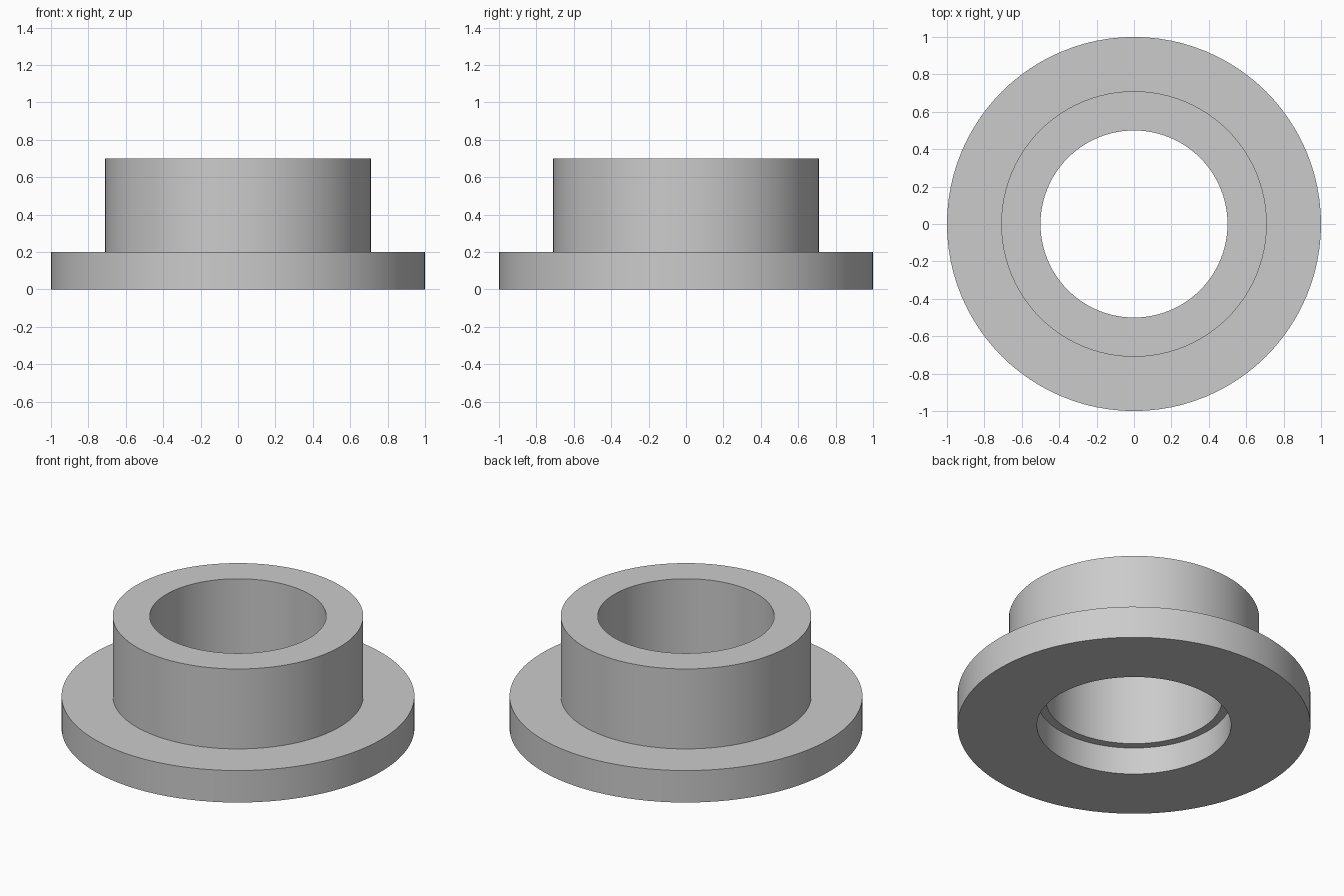
import bpy
import bmesh
import math

SEGMENTS = 96

old = bpy.data.objects.get("Cube")
if old:
    bpy.data.objects.remove(old, do_unlink=True)

# Plain grey material
grey = bpy.data.materials.new("plain grey")
grey.use_nodes = True
colour = (0.6, 0.6, 0.6, 1)
grey.diffuse_color = colour
grey.node_tree.nodes["Principled BSDF"].inputs["Base Color"].default_value = colour


def lathe(name, profile):
    """Revolve a closed (radius, height) profile around the z axis."""
    bm = bmesh.new()
    verts = [bm.verts.new((r, 0, z)) for r, z in profile]
    edges = [bm.edges.new((v, verts[(i + 1) % len(verts)]))
             for i, v in enumerate(verts)]
    bmesh.ops.spin(bm, geom=verts + edges, cent=(0, 0, 0), axis=(0, 0, 1),
                   angle=math.tau, steps=SEGMENTS, use_merge=True)
    bmesh.ops.remove_doubles(bm, verts=bm.verts[:], dist=0.0001)
    bmesh.ops.recalc_face_normals(bm, faces=bm.faces[:])
    mesh = bpy.data.meshes.new(name)
    bm.to_mesh(mesh)
    bm.free()
    mesh.materials.append(grey)
    obj = bpy.data.objects.new(name, mesh)
    bpy.context.collection.objects.link(obj)
    return obj


# Flange, sleeve, bore and the wider counterbore underneath
flange_r, sleeve_r, bore_r, recess_r = 1.0, 0.71, 0.5, 0.55
flange_h, total_h, recess_h = 0.2, 0.7, 0.17
bushing = lathe("flanged_bushing", [
    (recess_r, 0), (flange_r, 0), (flange_r, flange_h), (sleeve_r, flange_h),
    (sleeve_r, total_h), (bore_r, total_h), (bore_r, recess_h),
    (recess_r, recess_h)])

# Smooth walls with sharp rims
bpy.ops.object.select_all(action="DESELECT")
bushing.select_set(True)
bpy.context.view_layer.objects.active = bushing
bpy.ops.object.shade_smooth_by_angle(angle=math.radians(30))
